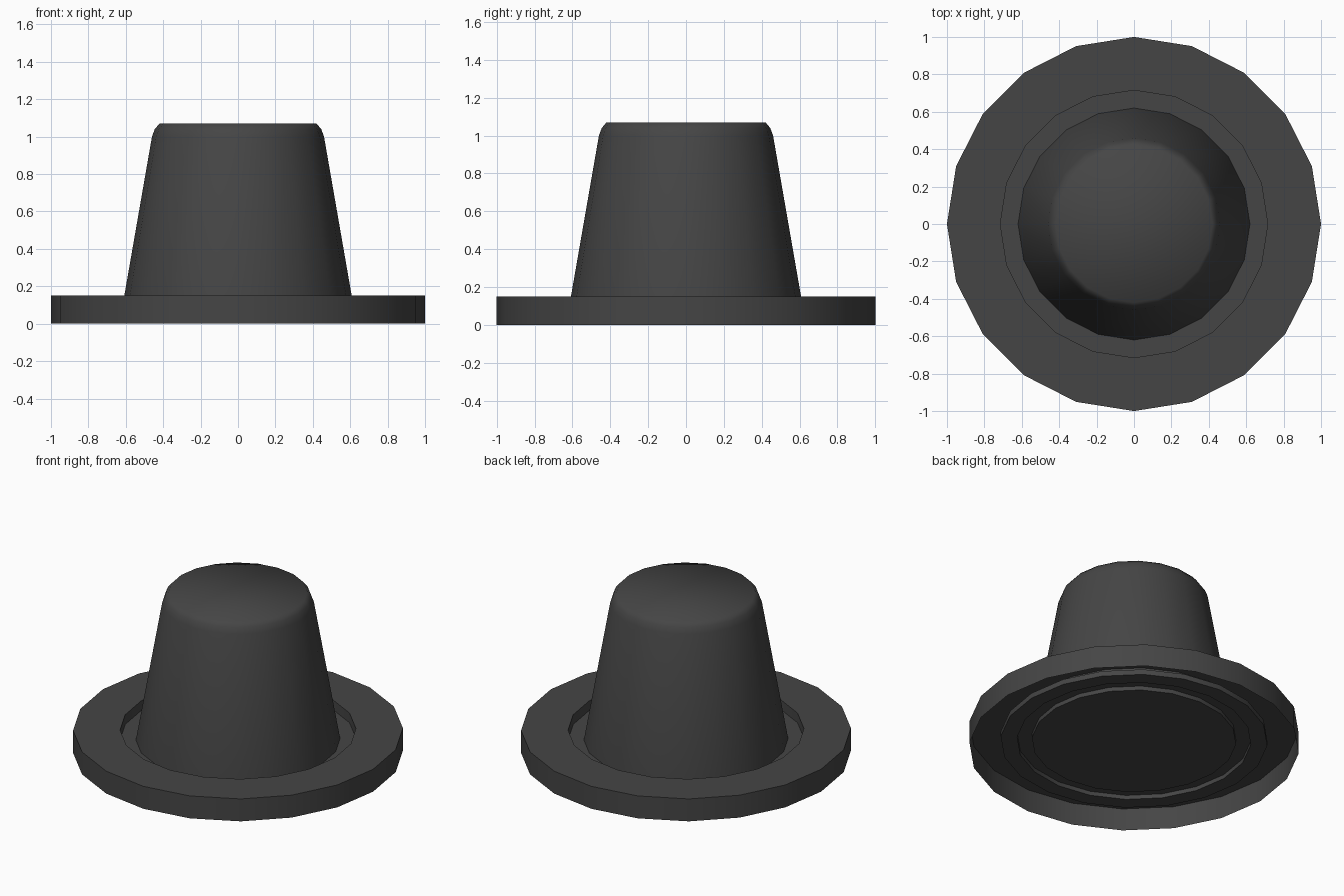
import bpy, bmesh, math

if "Cube" in bpy.data.objects:
    bpy.data.objects.remove(bpy.data.objects["Cube"])

SIDES = 20

dark = bpy.data.materials.new("dark_rubber")
dark.diffuse_color = (0.06, 0.06, 0.06, 1)
dark.use_nodes = True
dark.node_tree.nodes["Principled BSDF"].inputs["Base Color"].default_value = dark.diffuse_color


def lathe(name, profile, angle=40):
    """Revolve (radius, z) points about z; a radius of 0 closes with a cap."""
    bm = bmesh.new()
    rings = []
    for r, z in profile:
        if r == 0:
            continue
        rings.append([bm.verts.new((r * math.cos(2 * math.pi * i / SIDES),
                                    r * math.sin(2 * math.pi * i / SIDES), z))
                      for i in range(SIDES)])
    for a, b in zip(rings, rings[1:]):
        for i in range(SIDES):
            j = (i + 1) % SIDES
            bm.faces.new((a[i], a[j], b[j], b[i]))
    if profile[0][0] == 0:
        bm.faces.new(rings[0][::-1])
    if profile[-1][0] == 0:
        bm.faces.new(rings[-1])
    mesh = bpy.data.meshes.new(name)
    bm.to_mesh(mesh)
    bm.free()
    mesh.materials.append(dark)
    ob = bpy.data.objects.new(name, mesh)
    bpy.context.collection.objects.link(ob)
    bpy.ops.object.select_all(action='DESELECT')
    ob.select_set(True)
    bpy.context.view_layer.objects.active = ob
    bpy.ops.object.shade_smooth_by_angle(angle=math.radians(angle))
    return ob


# Outer collar: thin shell, open underneath, with a sunken inner edge
lathe("collar", [(1.0, 0), (1.0, 0.15), (0.715, 0.15), (0.715, 0.08)])

# Tapered plug with a rounded top rim and a closed bottom
lathe("plug", [(0, 0.05), (0.62, 0.05), (0.62, 0.08), (0.46, 1.0),
               (0.445, 1.04), (0.42, 1.07), (0, 1.07)], 60)

# Flange under the collar, with an annular groove around the plug
lathe("flange", [(0.62, 0.085), (0.81, 0.085), (0.81, 0.05),
                 (0.71, 0.05), (0.71, 0.078), (0.62, 0.078)])
